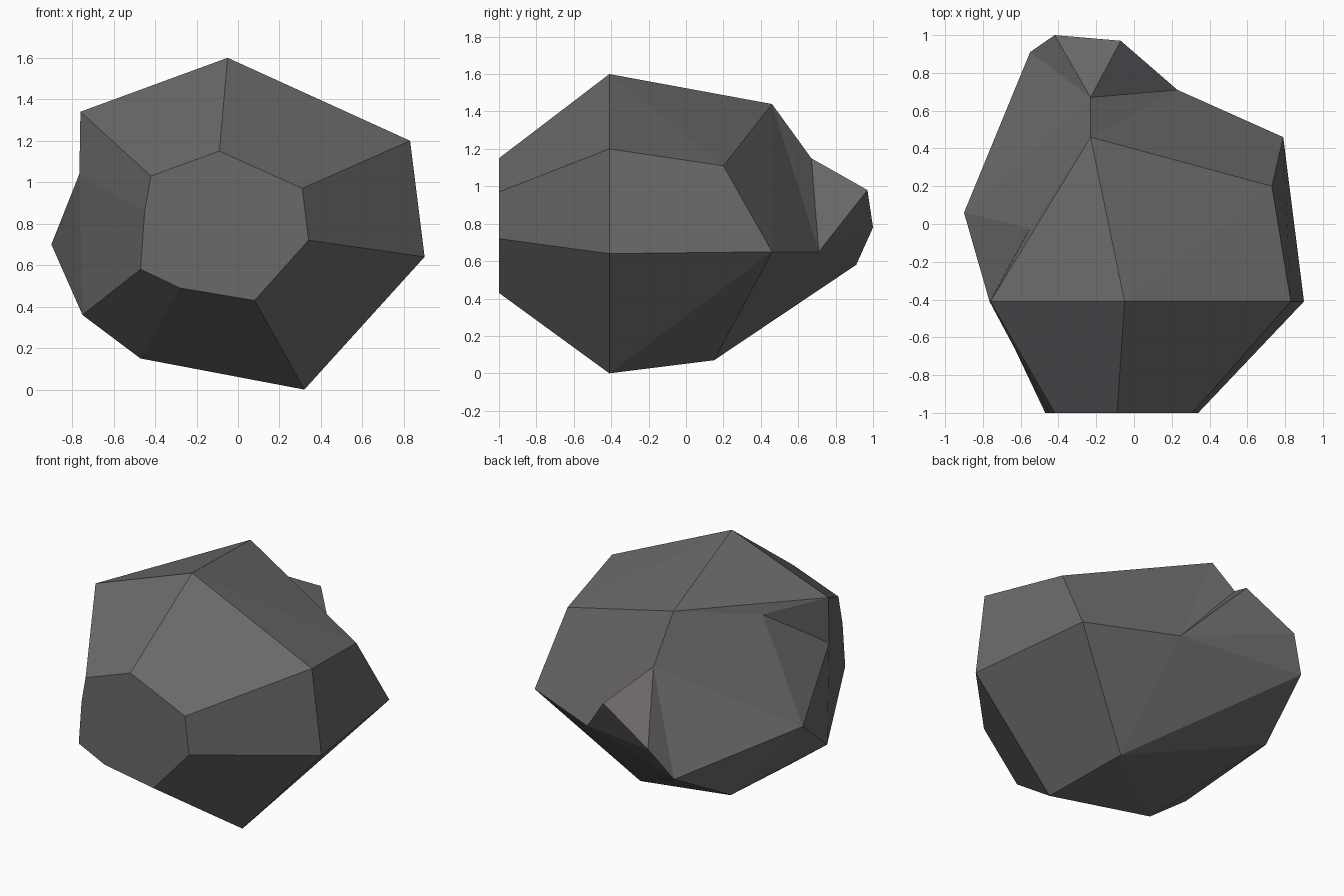
import bpy, bmesh

if "Cube" in bpy.data.objects:
    bpy.data.objects.remove(bpy.data.objects["Cube"])

# Front cap outline at y = -1 and widest outline at y = -0.41, as (x, z), matching order
cap = dict(zip("ABCDEGHI", [(-.42, 1.03), (-.09, 1.15), (.31, .97), (.34, .72),
                            (.08, .43), (-.28, .49), (-.47, .58), (-.45, .86)]))
belt = dict(zip("abcdeghi", [(-.76, 1.34), (-.05, 1.60), (.83, 1.20), (.90, .64),
                             (.32, 0), (-.47, .15), (-.75, .36), (-.765, 1.04)]))
# Corners of the irregular back and its small knob
back = {"T": (-.23, .46, 1.44), "U": (.73, .20, 1.11), "V": (.79, .46, .65),
        "P": (.23, .15, .07), "Q": (-.65, .46, .33), "L": (-.90, .06, .70),
        "K": (-.55, -.02, 1.32), "M": (-.23, .67, 1.15), "N": (.23, .71, .65),
        "W": (-.07, .97, .98), "X": (-.42, 1.0, .78), "Y": (-.55, .91, .58)}

bm = bmesh.new()
v = {k: bm.verts.new((x, -1, z)) for k, (x, z) in cap.items()}
v.update({k: bm.verts.new((x, -.41, z)) for k, (x, z) in belt.items()})
v.update({k: bm.verts.new(p) for k, p in back.items()})


def facets(names):
    for name in names.split():
        bm.faces.new([v[c] for c in name])


# Front: flat cap and bevelled band of facets
facets("ABCDEGHI")
ring = "abcdeghi"
for p, q in zip(ring, ring[1:] + ring[0]):
    facets(p + q + q.upper() + p.upper())

facets("abT aTK bcU bUT")              # top
facets("cdVU deV ePV TUV TVN TNM")     # right side
facets("aiK iLK ihL hQL TML TLK MYL")  # left side
facets("hgQ gPQ geP PYQ LQY PNY PVN")  # underside
facets("MNW MWX MXY NXW NYX")          # back knob

bmesh.ops.recalc_face_normals(bm, faces=bm.faces)
mesh = bpy.data.meshes.new("rock")
bm.to_mesh(mesh)
bm.free()

stone = bpy.data.materials.new("dark grey stone")
stone.diffuse_color = (.148, .138, .144, 1)
stone.use_nodes = True
stone.node_tree.nodes["Principled BSDF"].inputs["Base Color"].default_value = stone.diffuse_color
mesh.materials.append(stone)
rock = bpy.data.objects.new("rock", mesh)
bpy.context.collection.objects.link(rock)
